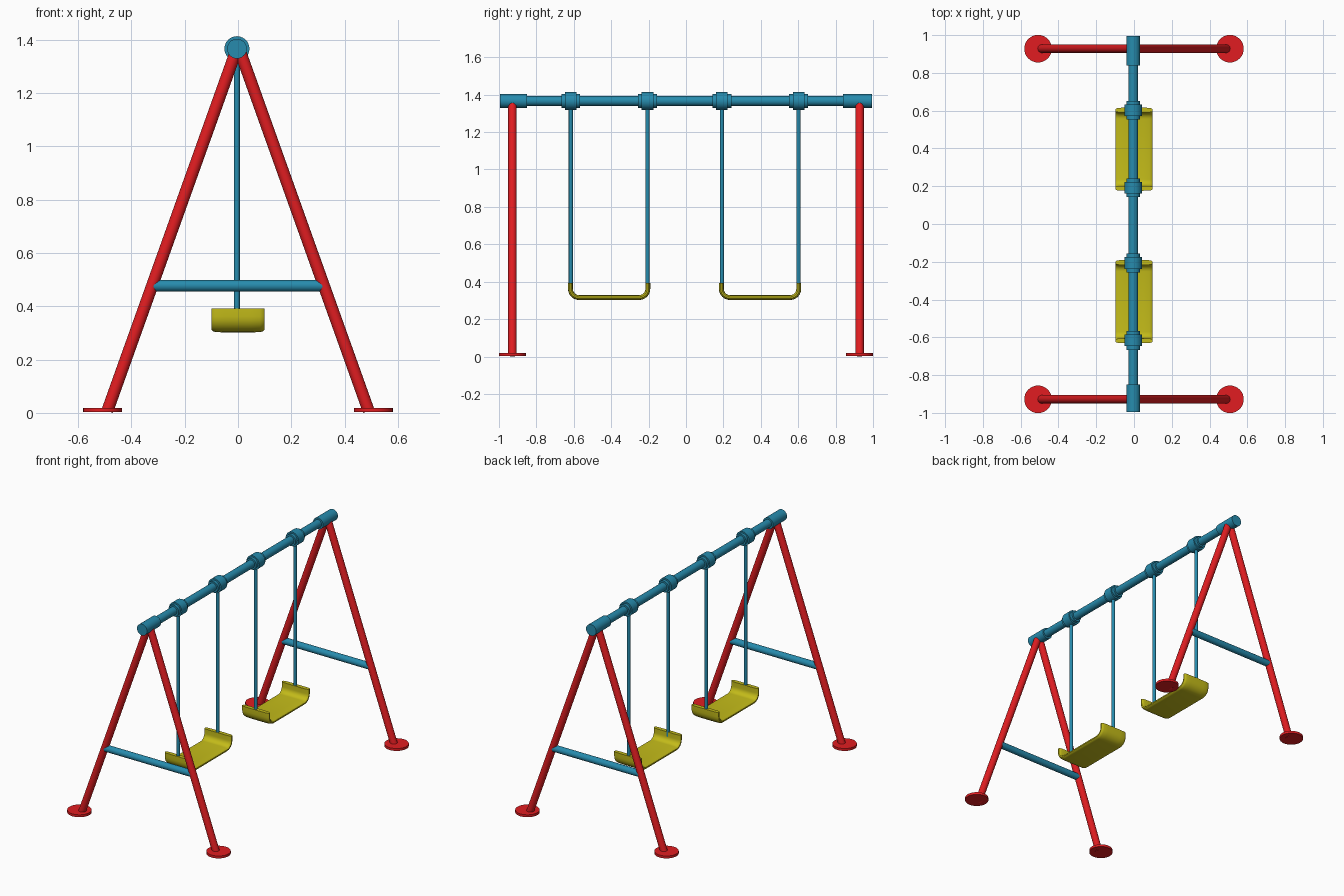
import bpy, bmesh, math
from mathutils import Vector

if "Cube" in bpy.data.objects:
    bpy.data.objects.remove(bpy.data.objects["Cube"])


def material(name, rgb):
    m = bpy.data.materials.new(name)
    m.diffuse_color = (*rgb, 1)
    m.use_nodes = True
    m.node_tree.nodes["Principled BSDF"].inputs["Base Color"].default_value = m.diffuse_color
    return m


RED = material("red", (0.75, 0.012, 0.015))
BLUE = material("blue", (0.02, 0.26, 0.42))
YELLOW = material("yellow", (0.55, 0.50, 0.01))


def smooth(obj):
    bpy.ops.object.select_all(action='DESELECT')
    obj.select_set(True)
    bpy.context.view_layer.objects.active = obj
    bpy.ops.object.shade_smooth_by_angle(angle=math.radians(35))


def tube(name, a, b, r, mat, sides=24):
    a, b = Vector(a), Vector(b)
    d = b - a
    bpy.ops.mesh.primitive_cylinder_add(vertices=sides, radius=r, depth=d.length,
                                        location=(a + b) / 2)
    o = bpy.context.object
    o.name = name
    o.rotation_euler = d.to_track_quat('Z', 'Y').to_euler()
    o.data.materials.append(mat)
    smooth(o)
    return o


def seat(name, yc):
    # U-shaped centre line: (y, z, normal)
    hw, zb, zt, r = 0.207, 0.315, 0.392, 0.047
    half = [(hw, zt, 0.0)]
    for i in range(7):
        t = math.radians(15 * i)
        half.append((hw - r + r * math.cos(t), zb + r - r * math.sin(t), t))
    path = [(y, z, math.cos(t), -math.sin(t)) for y, z, t in half]
    path += [(-y, z, -ny, nz) for y, z, ny, nz in reversed(path)]
    # softly rounded cross-section: (x, thickness offset)
    q = [(0.099, 0.004), (0.094, 0.009), (0.082, 0.012), (0.05, 0.013)]
    sec = q + [(-x, n) for x, n in reversed(q)]
    sec += [(-x, -n) for x, n in q] + [(x, -n) for x, n in reversed(q)]
    bm = bmesh.new()
    rings = [[bm.verts.new((x, yc + y + ny * n, z + nz * n)) for x, n in sec]
             for y, z, ny, nz in path]
    k = len(sec)
    for a, b in zip(rings, rings[1:]):
        for i in range(k):
            j = (i + 1) % k
            bm.faces.new((a[i], a[j], b[j], b[i]))
    bm.faces.new(rings[0])
    bm.faces.new(rings[-1])
    bmesh.ops.recalc_face_normals(bm, faces=bm.faces)
    me = bpy.data.meshes.new(name)
    bm.to_mesh(me)
    bm.free()
    o = bpy.data.objects.new(name, me)
    bpy.context.collection.objects.link(o)
    me.materials.append(YELLOW)
    smooth(o)


BX, BZ = -0.004, 1.366   # top bar axis

# Top bar and end sleeves
tube("top_bar", (BX, -0.98, BZ), (BX, 0.98, BZ), 0.026, BLUE)
tube("front_sleeve", (BX, -0.995, BZ), (BX, -0.85, BZ), 0.037, BLUE)
tube("back_sleeve", (BX, 0.84, BZ), (BX, 0.995, BZ), 0.037, BLUE)

# A-frames with feet and cross braces
for end, y in (("front", -0.928), ("back", 0.928)):
    for side, s in (("left", -1), ("right", 1)):
        tube(f"{end}_{side}_leg", (s * 0.49, y, 0.0075), (s * 0.01, y, 1.35), 0.0225, RED)
        tube(f"{end}_{side}_foot", (s * 0.508, y, 0.003), (s * 0.508, y, 0.019), 0.073, RED, 32)
    tube(f"{end}_brace", (-0.322, y, 0.477), (0.322, y, 0.477), 0.0218, BLUE)

# Hangers: stepped clamp on the bar and a rod down to the seat lip
for i, y in enumerate((-0.616, -0.206, 0.192, 0.602), 1):
    tube(f"clamp_{i}", (BX, y - 0.05, BZ), (BX, y + 0.05, BZ), 0.037, BLUE)
    tube(f"clamp_ring_{i}", (BX, y - 0.031, BZ), (BX, y + 0.031, BZ), 0.047, BLUE)
    tube(f"hanger_rod_{i}", (BX, y, 0.36), (BX, y, BZ), 0.011, BLUE, 16)

# Seats
seat("front_seat", -0.411)
seat("back_seat", 0.396)
